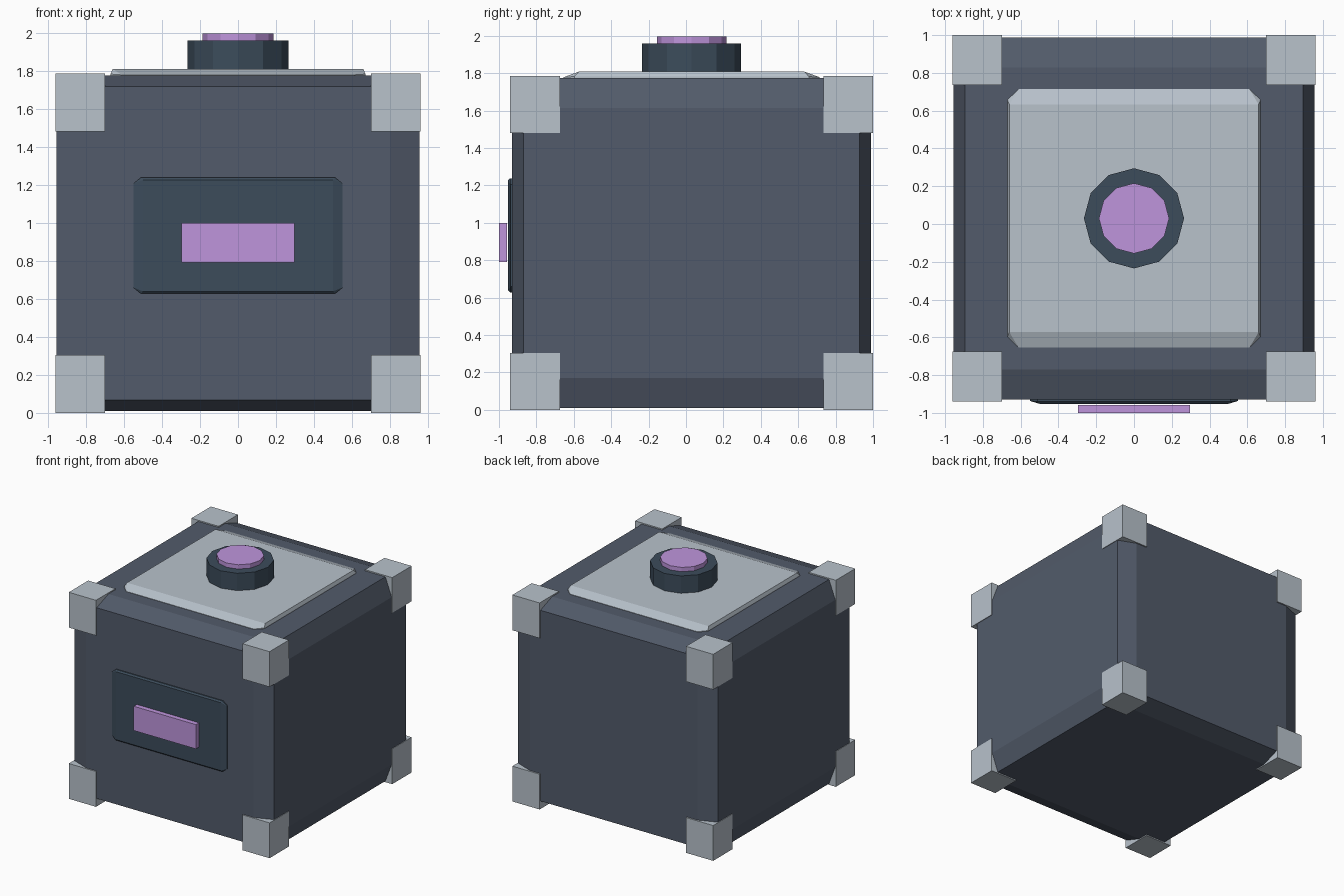
import bpy, bmesh
from mathutils import Vector

if "Cube" in bpy.data.objects:
    bpy.data.objects.remove(bpy.data.objects["Cube"])

CY = 0.03  # crate centre in y


def material(name, rgb):
    m = bpy.data.materials.new(name)
    m.diffuse_color = (*rgb, 1)
    m.use_nodes = True
    m.node_tree.nodes["Principled BSDF"].inputs["Base Color"].default_value = m.diffuse_color
    return m


SLATE = material("slate", (0.085, 0.105, 0.145))
STEEL = material("steel", (0.48, 0.54, 0.60))
DARK = material("dark_blue", (0.045, 0.072, 0.105))
PURPLE = material("purple", (0.52, 0.30, 0.72))


def add(name, bm, mat):
    bmesh.ops.recalc_face_normals(bm, faces=bm.faces)
    me = bpy.data.meshes.new(name)
    bm.to_mesh(me)
    bm.free()
    me.materials.append(mat)
    ob = bpy.data.objects.new(name, me)
    bpy.context.collection.objects.link(ob)
    return ob


def box(name, lo, hi, mat):
    bm = bmesh.new()
    bmesh.ops.create_cube(bm, size=1)
    lo, hi = Vector(lo), Vector(hi)
    for v in bm.verts:
        v.co = (lo + hi) / 2 + v.co * (hi - lo)
    return add(name, bm, mat)


def chamfered_box(name, lo, hi, insets, mat):
    """Box with uneven chamfers; insets[a] is how far the faces
    across axis a are pulled in along x, y and z."""
    bm = bmesh.new()
    for inset in insets:
        for i in range(8):
            side = [(i >> a) & 1 for a in range(3)]
            bm.verts.new([hi[a] - inset[a] if side[a] else lo[a] + inset[a]
                          for a in range(3)])
    bmesh.ops.convex_hull(bm, input=bm.verts[:])
    bmesh.ops.dissolve_limit(bm, angle_limit=0.001,
                             verts=bm.verts[:], edges=bm.edges[:])
    return add(name, bm, mat)


def cylinder(name, r, z0, z1, mat):
    bm = bmesh.new()
    bmesh.ops.create_cone(bm, cap_ends=True, segments=12,
                          radius1=r, radius2=r, depth=z1 - z0)
    bmesh.ops.translate(bm, verts=bm.verts[:], vec=(0, CY, (z0 + z1) / 2))
    return add(name, bm, mat)


# Crate body
chamfered_box("crate_body", (-0.955, -0.93, 0.01), (0.955, 0.988, 1.775),
              [(0, 0.06, 0.16), (0.155, 0, 0.058), (0.06, 0.16, 0)], SLATE)

# Corner guards
for xn, x in (("left", -0.96), ("right", 0.70)):
    for yn, y in (("front", -0.94), ("back", 0.735)):
        for zn, z in (("bottom", 0), ("top", 1.48)):
            box(f"corner_guard_{zn}_{yn}_{xn}", (x, y, z),
                (x + 0.26, y + 0.265, z + 0.305), STEEL)

# Lid plate
chamfered_box("lid_plate", (-0.67, -0.655, 1.71), (0.67, 0.715, 1.808),
              [(0, 0.058, 0.026), (0.06, 0, 0.03), (0.01, 0.082, 0)], STEEL)

# Button on the lid
cylinder("button_base", 0.265, 1.80, 1.958, DARK)
cylinder("button", 0.186, 1.95, 1.995, PURPLE)

# Front panel and its light
chamfered_box("front_panel", (-0.55, -0.952, 0.627), (0.55, -0.88, 1.238),
              [(0, 0.015, 0.032), (0.04, 0.012, 0), (0.05, 0, 0.012)], DARK)
box("front_light", (-0.297, -1.0, 0.79), (0.297, -0.958, 1.0), PURPLE)
